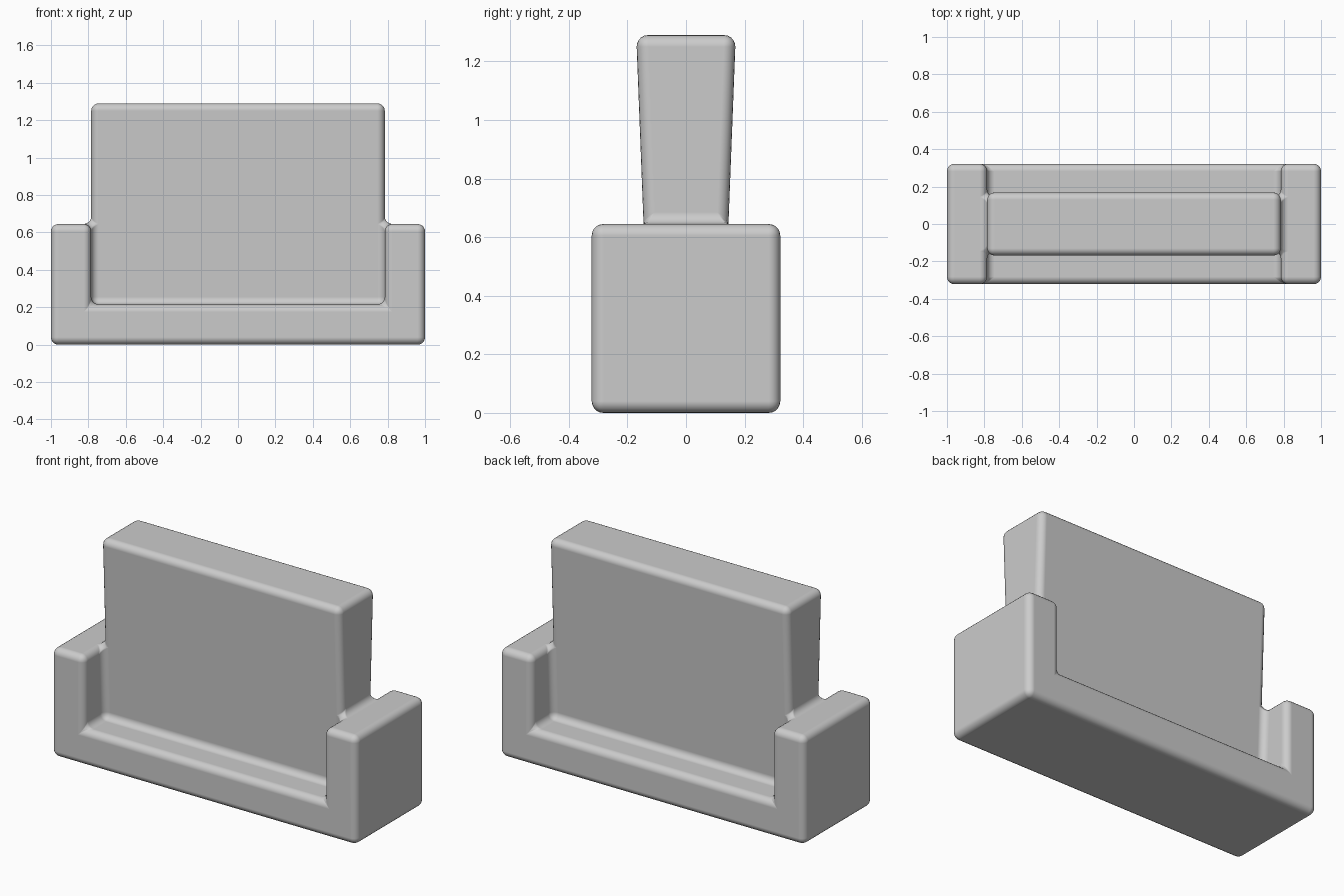
import bpy, bmesh
from math import radians

cube = bpy.data.objects.get("Cube")
if cube:
    bpy.data.objects.remove(cube)

# Plain upholstery colour
grey = bpy.data.materials.new("plain grey")
grey.use_nodes = True
colour = (0.6, 0.6, 0.6, 1)
grey.diffuse_color = colour
grey.node_tree.nodes["Principled BSDF"].inputs["Base Color"].default_value = colour

# Cell boundaries: arms and seat, front to back, floor to top
XS = (-1, -0.785, 0.785, 1)
YS = (-0.322, -0.145, 0.145, 0.322)
ZS = (0, 0.215, 0.645, 1.29)
PANEL_Y = (0.128, 0.128, 0.145, 0.17)  # half thickness of the back at each level


def filled(i, j, k):
    """Base everywhere, arms to the middle level, back panel to the top."""
    if not all(0 <= n <= 2 for n in (i, j, k)):
        return False
    panel = i == 1 and j == 1
    return k == 0 or panel or (k == 1 and i != 1)


bm = bmesh.new()
verts = {}


def corner(i, j, k):
    if (i, j, k) not in verts:
        y = YS[j]
        if j in (1, 2):
            y = PANEL_Y[k] * (1 if j == 2 else -1)
        verts[i, j, k] = bm.verts.new((XS[i], y, ZS[k]))
    return verts[i, j, k]


# Outer skin of the filled cells
for i in range(3):
    for j in range(3):
        for k in range(3):
            if not filled(i, j, k):
                continue
            for axis in range(3):
                for side in (0, 1):
                    cell = [i, j, k]
                    beside = cell[:]
                    beside[axis] += 1 if side else -1
                    if filled(*beside):
                        continue
                    ring = []
                    for a, b in ((0, 0), (1, 0), (1, 1), (0, 1)):
                        p = cell[:]
                        p[axis] += side
                        p[(axis + 1) % 3] += a
                        p[(axis + 2) % 3] += b
                        ring.append(corner(*p))
                    bm.faces.new(ring if side else ring[::-1])

bmesh.ops.dissolve_limit(bm, angle_limit=radians(1), verts=bm.verts, edges=bm.edges)
mesh = bpy.data.meshes.new("bench")
bm.to_mesh(mesh)
bm.free()
bench = bpy.data.objects.new("bench", mesh)
bpy.context.collection.objects.link(bench)
mesh.materials.append(grey)
mesh.shade_smooth()

# Soft rounded edges and fillets
bevel = bench.modifiers.new("rounded edges", "BEVEL")
bevel.width = 0.04
bevel.segments = 5
bevel.limit_method = "ANGLE"
bevel.angle_limit = radians(30)
bevel.harden_normals = True
